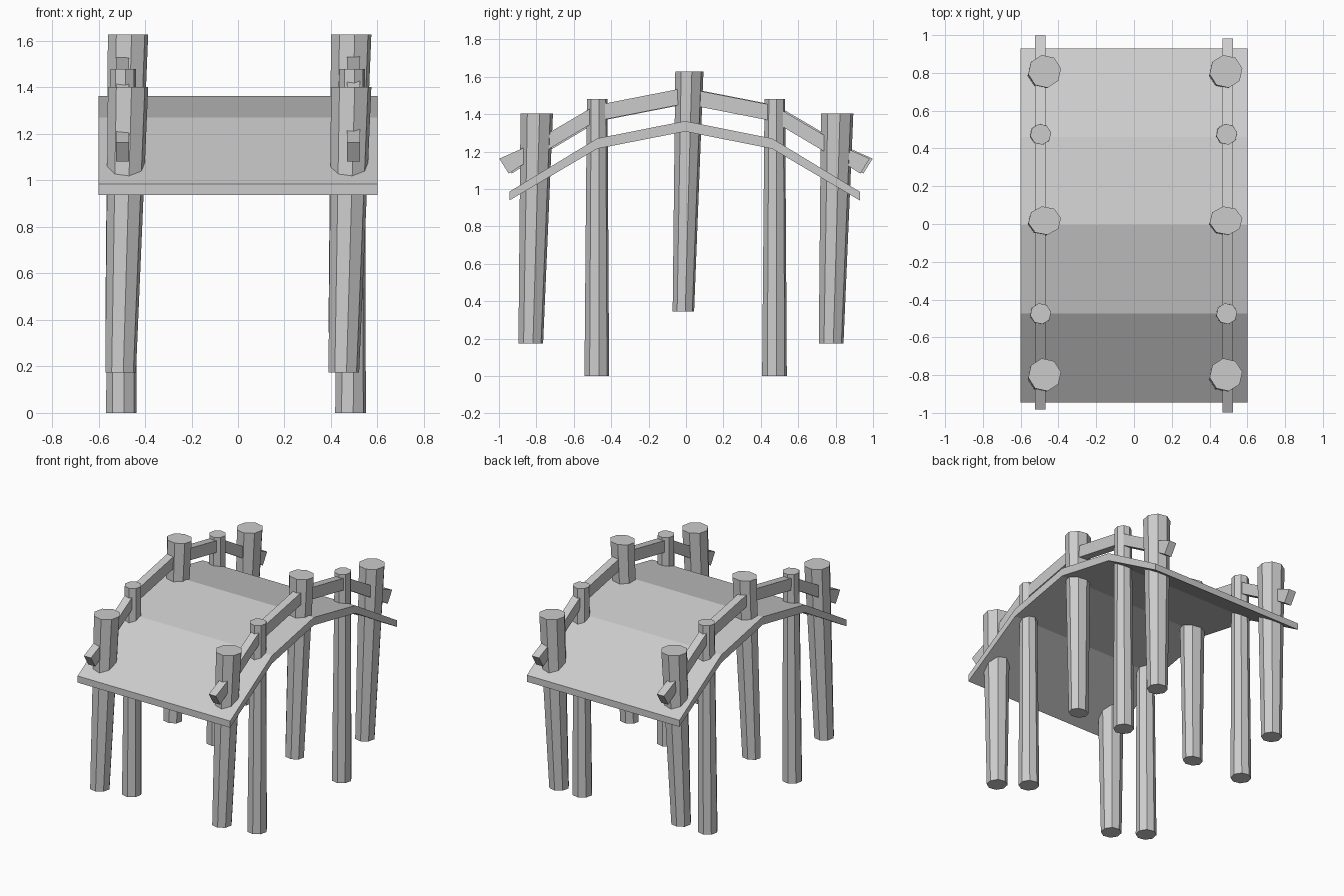
import bpy, bmesh, math

if "Cube" in bpy.data.objects:
    bpy.data.objects.remove(bpy.data.objects["Cube"])


def finish(bm, name):
    bmesh.ops.recalc_face_normals(bm, faces=bm.faces)
    mesh = bpy.data.meshes.new(name)
    bm.to_mesh(mesh)
    bm.free()
    bpy.context.collection.objects.link(bpy.data.objects.new(name, mesh))


def strip(name, upper, lower, x0, x1):
    """Bent plank: upper and lower (y, z) lines extruded across x."""
    bm = bmesh.new()
    rings = [[bm.verts.new((x, y, z)) for x, (y, z) in
              ((x0, u), (x1, u), (x1, l), (x0, l))]
             for u, l in zip(upper, lower)]
    bm.faces.new(rings[0])
    bm.faces.new(rings[-1])
    for a, b in zip(rings, rings[1:]):
        for i in range(4):
            j = (i + 1) % 4
            bm.faces.new((a[i], a[j], b[j], b[i]))
    finish(bm, name)


def post(name, bottom, top, r_bottom, r_top, turn=10, squash=1.0):
    """Leaning, tapered eight-sided post."""
    bm = bmesh.new()
    rings = []
    for (x, y, z), r in ((bottom, r_bottom), (top, r_top)):
        ring = []
        for i in range(8):
            a = math.radians(turn + 45 * i)
            ring.append(bm.verts.new((x + r * math.cos(a),
                                      y + r * squash * math.sin(a), z)))
        rings.append(ring)
    low, high = rings
    bm.faces.new(low)
    bm.faces.new(high)
    for i in range(8):
        j = (i + 1) % 8
        bm.faces.new((low[i], low[j], high[j], high[i]))
    finish(bm, name)


# Arched deck
deck_top = [(-0.945, 0.985), (-0.475, 1.27), (-0.005, 1.363), (0.46, 1.27), (0.93, 0.985)]
deck_low = [(-0.945, 0.938), (-0.475, 1.215), (-0.005, 1.307), (0.46, 1.215), (0.93, 0.938)]
strip("deck", deck_top, deck_low, -0.6, 0.6)

# Bent handrails
half_top = [(-0.99, 1.162), (-0.87, 1.215), (-0.475, 1.447), (0, 1.54)]
half_low = [(-0.94, 1.082), (-0.86, 1.133), (-0.475, 1.362), (0, 1.455)]


def mirrored(half, shift):
    full = half + [(-y, z) for y, z in reversed(half[:-1])]
    return [(y + shift, z) for y, z in full]


for side, x, shift in (("left", -0.497, 0.008), ("right", 0.497, -0.008)):
    strip(side + "_handrail", mirrored(half_top, shift), mirrored(half_low, shift),
          x - 0.028, x + 0.028)

# Thick posts lean the same way on both sides
for side, x in (("left", -0.473), ("right", 0.487)):
    for place, y, z0, z1, squash in (("front", -0.798, 0.173, 1.402, 1.0),
                                     ("middle", 0.018, 0.345, 1.628, 0.87),
                                     ("back", 0.808, 0.173, 1.402, 1.0)):
        post(f"{side}_{place}_post", (x - 0.032, y - 0.032, z0), (x, y, z1),
             0.067, 0.088, 10, squash)

# Slim posts between them
for side, x0, x1 in (("left", -0.502, -0.494), ("right", 0.484, 0.491)):
    for place, y in (("front", -0.475), ("back", 0.475)):
        post(f"{side}_{place}_slim_post", (x0, y - 0.002, 0), (x1, y, 1.48),
             0.067, 0.056, 10)
